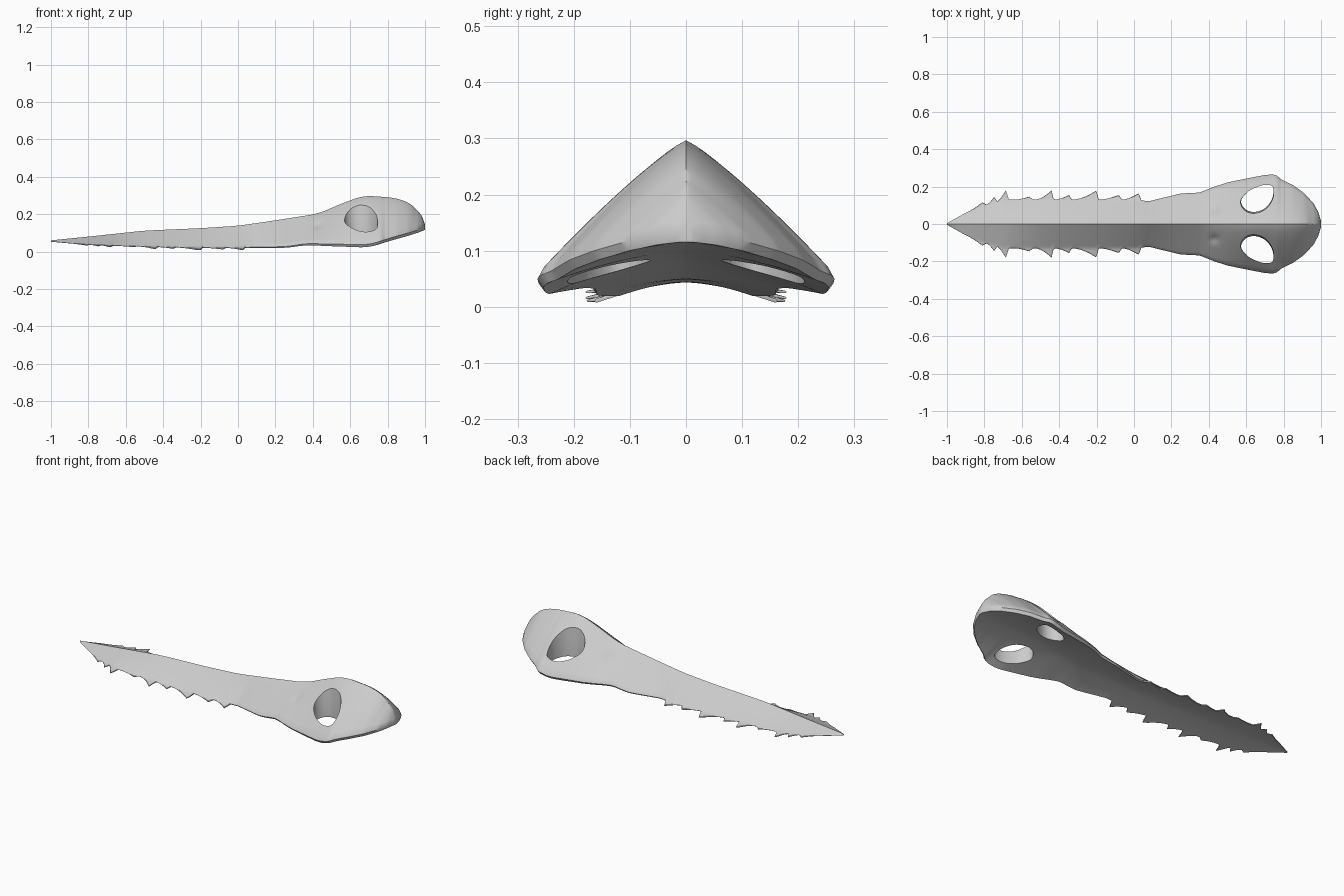
import bpy, bmesh, math

if "Cube" in bpy.data.objects:
    bpy.data.objects.remove(bpy.data.objects["Cube"])

def lerp(pts, x):
    if x <= pts[0][0]:
        return pts[0][1]
    for (a, p), (b, q) in zip(pts, pts[1:]):
        if x <= b:
            return p + (q - p) * (x - a) / (b - a)
    return pts[-1][1]

def smooth(pts, x, r=0.05):
    r = min(r, x + 1, 1 - x)
    return sum(lerp(pts, x + r * k / 4) for k in range(-4, 5)) / 9

# Profiles along the length
RIDGE = [(-1, .06), (-.8, .08), (-.5, .112), (-.2, .125), (0, .138), (.2, .167), (.43, .203),
         (.55, .255), (.67, .3), (.85, .287), (.93, .255), (.975, .215), (1, .145)]
BRIM = [(-1, .052), (-.8, .035), (-.6, .028), (-.3, .02), (0, .018), (.27, .018), (.36, .034),
        (.5, .025), (.7, .016), (.76, .037), (.85, .065), (.95, .092), (1, .116)]
PALATE = [(-1, .053), (-.7, .046), (0, .043), (.3, .05), (.55, .085), (.8, .1), (1, .115)]
THICK = [(-1, .004), (0, .006), (.3, .015), (.6, .026), (.85, .028), (1, .026)]
BASE = [(-1, .004), (-.9, .06), (-.8, .1), (-.7, .13), (-.5, .13), (0, .13), (.08, .122),
        (.25, .163), (.35, .168), (.43, .2), (.5, .222), (.6, .243), (.7, .262), (.745, .265),
        (.765, .258), (.785, .24), (.85, .208), (.91, .165), (.96, .11), (.985, .065), (1, .015)]
# Serrations: start, tip position, tip size, end
TEETH = [(-.9, -.81, .02, -.79), (-.79, -.745, .032, -.735), (-.735, -.685, .05, -.668),
         (-.64, -.56, .017, -.54), (-.53, -.44, .05, -.43), (-.43, -.345, .026, -.335),
         (-.33, -.2, .05, -.19), (-.19, -.08, .026, -.065), (-.065, .025, .036, .04)]

def width(x):
    w = lerp(BASE, x)
    for a, tip, size, b in TEETH:
        if a < x < tip:
            w += size * ((x - a) / (tip - a)) ** 1.7
        elif tip <= x < b:
            w += size * (b - x) / (b - tip)
    return w

def section(x, n=14):
    w, w0 = width(x), lerp(BASE, x)
    top, brim, bot, t = (smooth(p, x) for p in (RIDGE, BRIM, PALATE, THICK))
    power = 1 + .2 * max(0, min(1, (x - .35) / .25))
    def zt(y):
        u = y / w0
        u = u if u < 1 else 1 + (u - 1) * .35
        dent = .012 * math.exp(-((x - .43) / .025) ** 2 - ((y - .08) / .02) ** 2)
        return max(.007, top + (brim + t - top) * u ** power) - dent
    def zb(y):
        u = min(y / w0, 1.25)
        return max(.002, min(bot + (brim - bot) * u ** 1.6, zt(y) - .004))
    inner = max(w - .4 * t, w * .6)
    ys = [inner * k / n for k in range(-n, n + 1)]
    upper = [(x, y, zt(abs(y))) for y in ys]
    lower = [(x, y, zb(abs(y))) for y in reversed(ys)]
    mid = (zt(inner) + zb(inner)) / 2 - .1 * t
    return upper + [(x, w, mid)] + lower + [(x, -w, mid)]

def mesh_object(name, bm):
    bmesh.ops.recalc_face_normals(bm, faces=bm.faces)
    me = bpy.data.meshes.new(name)
    bm.to_mesh(me)
    bm.free()
    ob = bpy.data.objects.new(name, me)
    bpy.context.collection.objects.link(ob)
    return ob

def loft(name, rings):
    bm = bmesh.new()
    vs = [[bm.verts.new(p) for p in r] for r in rings]
    m = len(vs[0])
    for a, b in zip(vs, vs[1:]):
        for j in range(m):
            bm.faces.new((a[j], a[(j + 1) % m], b[(j + 1) % m], b[j]))
    bm.faces.new(vs[0])
    bm.faces.new(vs[-1])
    return mesh_object(name, bm)

# Skull and serrated beak
xs = [-1 + 1.97 * i / 250 for i in range(251)] + [.977, .984, .99, .995, 1]
skull = loft("skull", [section(x) for x in xs])

# Eye sockets: rounded openings flaring slightly upward
HOLE = [(.57, .125), (.61, .175), (.68, .207), (.735, .208), (.748, .18),
        (.738, .13), (.70, .082), (.64, .062), (.59, .08)]

def closed_curve(pts, steps=5):
    out, m = [], len(pts)
    for i in range(m):
        p = [pts[(i + k) % m] for k in (-1, 0, 1, 2)]
        for s in range(steps):
            t = s / steps
            out.append(tuple(.5 * (2 * b + (c - a) * t + (2 * a - 5 * b + 4 * c - d) * t * t
                       + (3 * b - a - 3 * c + d) * t ** 3) for a, b, c, d in zip(*p)))
    return out

outline = closed_curve(HOLE)
for side in (1, -1):
    rings = []
    for z, s in ((-.1, 1.12), (.03, 1.0), (.13, .97), (.2, 1.03), (.4, 1.2)):
        rings.append([(.67 + (x - .67) * s, side * (.138 + (y - .138) * s), z) for x, y in outline])
    cutter = loft("socket_cutter", rings)
    cutter.hide_render = True
    cutter.hide_set(True)
    mod = skull.modifiers.new("socket", 'BOOLEAN')
    mod.operation = 'DIFFERENCE'
    mod.solver = 'EXACT'
    mod.object = cutter

# Apply the cuts, remove the cutters and smooth the surface
bpy.context.view_layer.objects.active = skull
skull.select_set(True)
for mod in list(skull.modifiers):
    helper = mod.object
    bpy.ops.object.modifier_apply(modifier=mod.name)
    bpy.data.objects.remove(helper)
bpy.ops.object.shade_smooth_by_angle(angle=math.radians(40))
